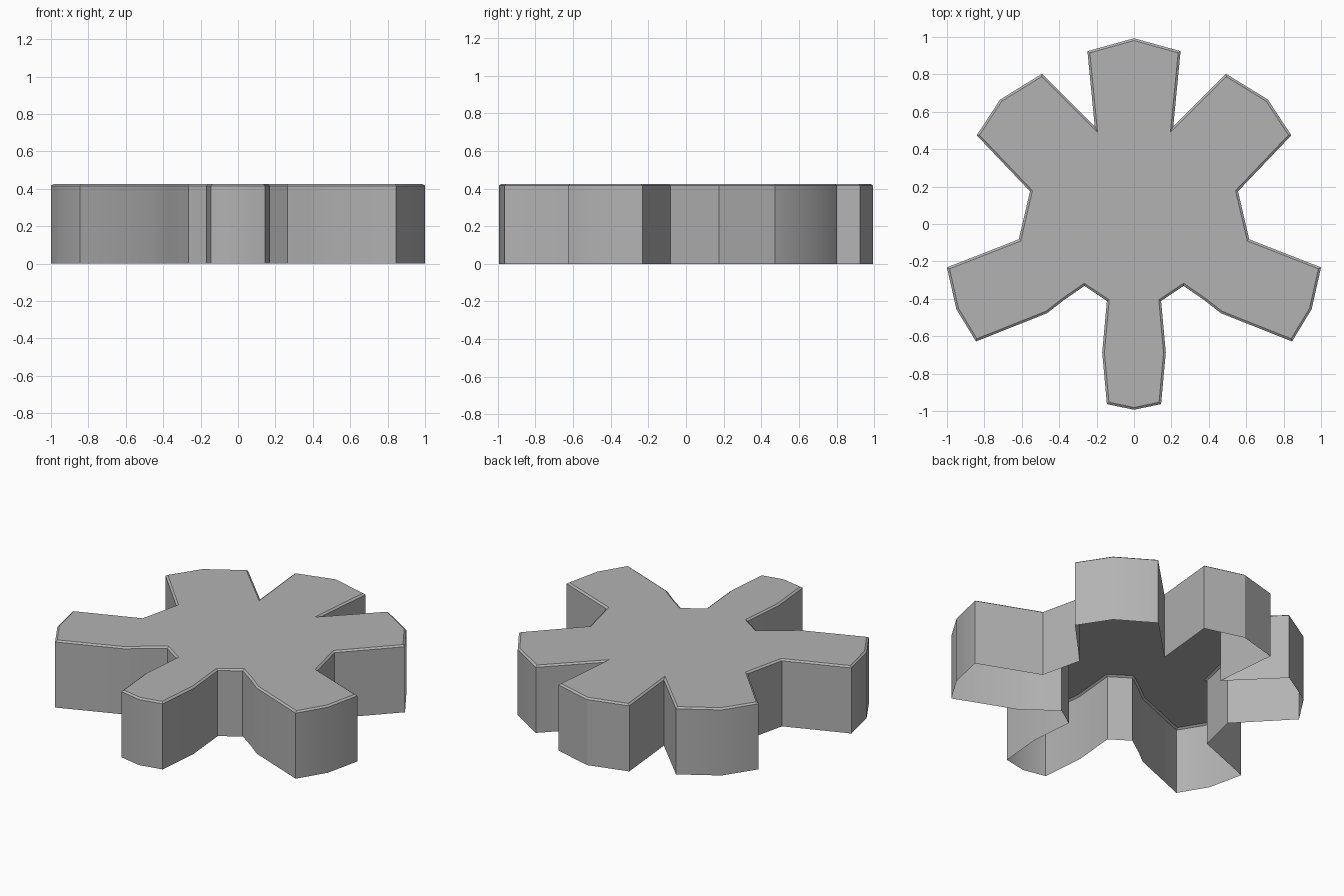
import bpy, bmesh, math

if "Cube" in bpy.data.objects:
    bpy.data.objects.remove(bpy.data.objects["Cube"])

WALL_TOP = 0.416   # height where the small top chamfer begins
CHAMFER_IN = 0.012
CHAMFER_UP = 0.009

# Right half of the seven-armed outline, from back tip to front tip
half = [(0, 0.993), (0.249, 0.924), (0.21, 0.522), (0.492, 0.803), (0.716, 0.665),
        (0.841, 0.474), (0.556, 0.175), (0.616, -0.082), (1.0, -0.232), (0.95, -0.455),
        (0.845, -0.628), (0.465, -0.477), (0.375, -0.407), (0.265, -0.331),
        (0.145, -0.411), (0.17, -0.688), (0.145, -0.963), (0, -0.993)]
outline = half + [(-x, y) for x, y in half[-2:0:-1]]
outline.reverse()  # counter-clockwise so the cap faces up

bm = bmesh.new()
low = [bm.verts.new((x, y, 0)) for x, y in outline]
high = [bm.verts.new((x, y, WALL_TOP)) for x, y in outline]

# Side walls, open underneath
n = len(outline)
for i in range(n):
    j = (i + 1) % n
    bm.faces.new((low[i], low[j], high[j], high[i]))

# Top cap with a narrow chamfered rim
cap = bm.faces.new(high)
bm.normal_update()
bmesh.ops.inset_individual(bm, faces=[cap], thickness=CHAMFER_IN, depth=CHAMFER_UP,
                           use_even_offset=True)

mesh = bpy.data.meshes.new("gear_shell")
bm.to_mesh(mesh)
bm.free()
shell = bpy.data.objects.new("gear_shell", mesh)
bpy.context.collection.objects.link(shell)

# Darker grey surface
grey = bpy.data.materials.new("dark_grey")
grey.diffuse_color = (0.45, 0.45, 0.45, 1)
grey.use_nodes = True
grey.node_tree.nodes["Principled BSDF"].inputs["Base Color"].default_value = grey.diffuse_color
mesh.materials.append(grey)

# Smooth the gently bent walls, keep the corners crisp
bpy.context.view_layer.objects.active = shell
shell.select_set(True)
bpy.ops.object.shade_smooth_by_angle(angle=math.radians(30))
